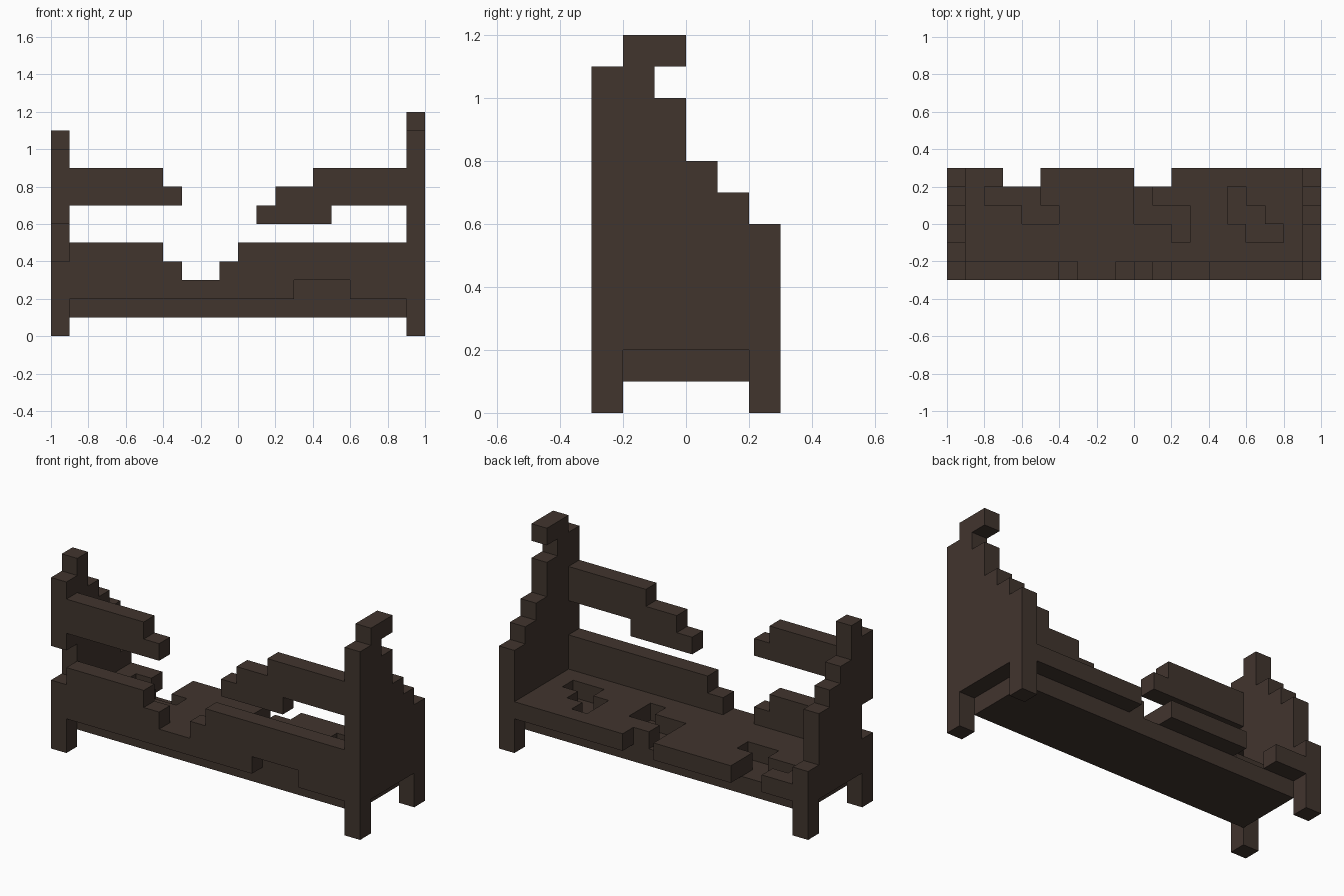
import bpy, bmesh
from mathutils import Vector

if "Cube" in bpy.data.objects:
    bpy.data.objects.remove(bpy.data.objects["Cube"])

U = 0.1  # one block; all layouts below are in block units

wood = bpy.data.materials.new("dark brown wood")
wood.diffuse_color = (0.053, 0.035, 0.027, 1)
wood.use_nodes = True
wood.node_tree.nodes["Principled BSDF"].inputs["Base Color"].default_value = wood.diffuse_color


def finish(name, bm):
    bmesh.ops.recalc_face_normals(bm, faces=bm.faces)
    bmesh.ops.scale(bm, vec=(U, U, U), verts=bm.verts)
    mesh = bpy.data.meshes.new(name)
    bm.to_mesh(mesh)
    bm.free()
    mesh.materials.append(wood)
    obj = bpy.data.objects.new(name, mesh)
    bpy.context.collection.objects.link(obj)
    return obj


def prism(name, outline, axis, start, end):
    """Extrude a stepped outline along x (outline is y,z) or y (outline is x,z)."""
    bm = bmesh.new()
    place = (lambda a, b: (start, a, b)) if axis == "x" else (lambda a, b: (a, start, b))
    face = bm.faces.new([bm.verts.new(place(a, b)) for a, b in outline])
    ext = bmesh.ops.extrude_face_region(bm, geom=[face])
    shift = Vector((end - start, 0, 0)) if axis == "x" else Vector((0, end - start, 0))
    bmesh.ops.translate(bm, vec=shift, verts=[g for g in ext["geom"] if isinstance(g, bmesh.types.BMVert)])
    return finish(name, bm)


def slab(name, x0, x1, y0, y1, z0, z1, holes=()):
    """Flat board made of blocks, leaving out the rectangles in holes (x0, x1, y0, y1)."""
    bm = bmesh.new()
    for x in range(x0, x1):
        for y in range(y0, y1):
            if not any(a <= x < b and c <= y < d for a, b, c, d in holes):
                bm.faces.new([bm.verts.new((x + i, y + j, z0)) for i, j in ((0, 0), (1, 0), (1, 1), (0, 1))])
    bmesh.ops.remove_doubles(bm, verts=bm.verts, dist=0.01)
    ext = bmesh.ops.extrude_face_region(bm, geom=bm.faces[:], use_keep_orig=True)
    bmesh.ops.translate(bm, vec=(0, 0, z1 - z0),
                        verts=[g for g in ext["geom"] if isinstance(g, bmesh.types.BMVert)])
    return finish(name, bm)


# End panels with their legs, profile in (y, z)
feet = [(3, 0), (2, 0), (2, 2), (-2, 2), (-2, 0), (-3, 0)]
prism("right_end_panel", feet + [
    (-3, 11), (-2, 11), (-2, 12), (0, 12), (0, 11), (-1, 11), (-1, 10),
    (0, 10), (0, 8), (1, 8), (1, 7), (2, 7), (2, 6), (3, 6)], "x", 9, 10)
prism("left_end_panel", feet + [
    (-3, 4), (-2, 4), (-2, 6), (-3, 6), (-3, 10), (-2, 10), (-2, 11), (-1, 11),
    (-1, 9), (0, 9), (0, 8), (1, 8), (1, 7), (2, 7), (2, 4), (3, 4)], "x", -10, -9)

# Broken back boards, profile in (x, z)
prism("lower_back_board", [
    (-9, 2), (3, 2), (3, 3), (6, 3), (6, 2), (9, 2), (9, 5), (0, 5), (0, 4), (-1, 4),
    (-1, 3), (-3, 3), (-3, 4), (-4, 4), (-4, 5), (-9, 5)], "y", -3, -2)
prism("upper_back_board_left", [
    (-9, 7), (-3, 7), (-3, 8), (-4, 8), (-4, 9), (-9, 9)], "y", -3, -2)
prism("upper_back_board_right", [
    (1, 6), (5, 6), (5, 7), (9, 7), (9, 9), (4, 9), (4, 8), (2, 8), (2, 7), (1, 7)], "y", -3, -2)

# Seat: solid base and a worn top layer with holes and edge notches
slab("seat_base", -9, 9, -2, 2, 1, 2)
slab("seat_top", -9, 9, -2, 3, 2, 3, holes=[
    (-7, -5, 2, 3), (-8, -5, 1, 2), (-6, -4, 0, 1),
    (0, 2, 2, 3), (0, 1, 1, 2), (0, 3, 0, 1), (2, 3, -1, 0),
    (5, 6, 0, 2), (6, 7, -1, 1), (7, 8, -1, 0)])
